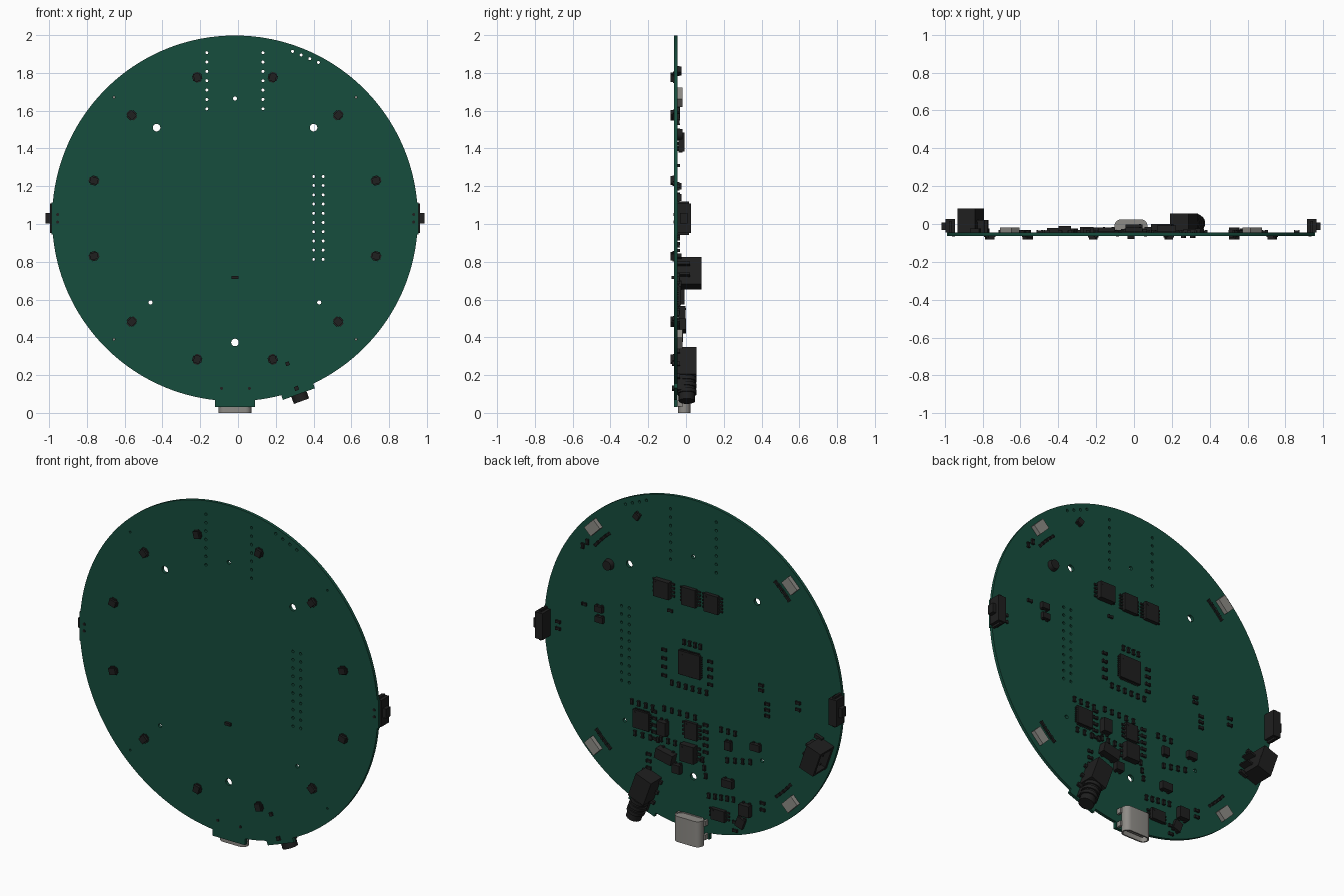
import bpy, bmesh, math
from mathutils import Matrix, Vector

if "Cube" in bpy.data.objects:
    bpy.data.objects.remove(bpy.data.objects["Cube"])

CX, CZ, R = -0.016, 1.03, 0.968          # board centre and radius
BACK, FRONT = -0.045, -0.063             # board faces


def material(name, rgb):
    m = bpy.data.materials.new(name)
    m.diffuse_color = (*rgb, 1)
    m.use_nodes = True
    m.node_tree.nodes["Principled BSDF"].inputs["Base Color"].default_value = m.diffuse_color
    return m


GREEN = material("board_green", (0.008, 0.075, 0.047))
DARK = material("dark_plastic", (0.014, 0.014, 0.014))
METAL = material("pale_metal", (0.27, 0.26, 0.24))


def frame(x, z, deg=0, front=False):
    """Local x,y lie on the board, local z points away from it."""
    a = math.radians(deg)
    c, s = math.cos(a), math.sin(a)
    h, y = (-1, FRONT) if front else (1, BACK)
    return Matrix(((c, -s, 0, x), (0, 0, h, y), (s, c, 0, z), (0, 0, 0, 1)))


def polar(deg, r, front=False):
    """Frame at a polar position, local y pointing radially outward."""
    a = math.radians(deg)
    return frame(CX + r * math.cos(a), CZ + r * math.sin(a), deg - 90, front)


def box(bm, m, w, l, h, at=(0, 0, 0)):
    t = Matrix.Translation(Vector(at) + Vector((0, 0, h / 2)))
    bmesh.ops.create_cube(bm, size=1, matrix=m @ t @ Matrix.Diagonal((w, l, h, 1)))


def cyl(bm, m, r, d, at=(0, 0, 0), radial=False, r2=None):
    t = Matrix.Translation(at)
    if radial:
        t = t @ Matrix.Rotation(-math.pi / 2, 4, 'X')
    t = t @ Matrix.Translation((0, 0, d / 2))
    bmesh.ops.create_cone(bm, cap_ends=True, segments=24, radius1=r,
                          radius2=r2 or r, depth=d, matrix=m @ t)


def finish(name, bm, mat):
    bmesh.ops.recalc_face_normals(bm, faces=bm.faces)
    me = bpy.data.meshes.new(name)
    bm.to_mesh(me)
    bm.free()
    ob = bpy.data.objects.new(name, me)
    bpy.context.collection.objects.link(ob)
    me.materials.append(mat)
    smooth(ob)
    return ob


def smooth(ob):
    bpy.ops.object.select_all(action='DESELECT')
    ob.select_set(True)
    bpy.context.view_layer.objects.active = ob
    bpy.ops.object.shade_smooth_by_angle()


def plate(name, loops, depth, mat, matrix):
    """Filled flat outline with holes, extruded."""
    cu = bpy.data.curves.new(name, 'CURVE')
    cu.dimensions, cu.fill_mode, cu.extrude = '2D', 'BOTH', depth / 2
    for loop in loops:
        sp = cu.splines.new('POLY')
        sp.points.add(len(loop) - 1)
        for p, (x, y) in zip(sp.points, loop):
            p.co = (x, y, 0, 1)
        sp.use_cyclic_u = True
    ob = bpy.data.objects.new(name, cu)
    bpy.context.collection.objects.link(ob)
    ob.matrix_world = matrix
    cu.materials.append(mat)
    smooth_sel = bpy.ops.object
    smooth_sel.select_all(action='DESELECT')
    ob.select_set(True)
    bpy.context.view_layer.objects.active = ob
    bpy.ops.object.convert(target='MESH')
    smooth(bpy.context.view_layer.objects.active)


def circle(x, z, r, n=16):
    return [(x + r * math.cos(i * math.tau / n), z + r * math.sin(i * math.tau / n)) for i in range(n)]


# Board outline: circle with four flat tabs (angle, half width, distance)
TABS = [(180, .085, .972), (270, .105, 1.0), (290, .09, .99), (360, .085, .972)]
pts = []
for d in range(30, 390, 2):
    if all(abs(math.sin(math.radians(d - t))) * R > hw or abs(d - t) > 90 for t, hw, _ in TABS):
        pts.append((d, R))
for t, hw, dist in TABS:
    for sgn in (-1, 1):
        for u in (math.sqrt(R * R - hw * hw), dist):
            pts.append((t + sgn * math.degrees(math.atan2(hw, u)), math.hypot(hw, u)))
pts.sort()
outline = [(CX + r * math.cos(math.radians(a)), CZ + r * math.sin(math.radians(a))) for a, r in pts]

# Board holes
loops = [outline]
loops += [circle(x, z, .02, 24) for x, z in ((-.431, 1.51), (.40, 1.51), (-.016, .373))]
loops += [circle(x, z, .011) for x, z in ((-.016, 1.664), (-.463, .585), (.43, .585))]
loops += [circle(x, 1.907 - i * .0495, .008, 12) for x in (-.165, .132) for i in range(7)]
loops += [circle(x, 1.252 - i * .0488, .008, 12) for x in (.401, .451) for i in range(10)]
loops += [circle(.289 + i * .0455, 1.914 - i * .0195, .008, 12) for i in range(4)]
loops += [circle(CX + sx * .641, CZ + sz * .641, .006, 10) for sx in (-1, 1) for sz in (-1, 1)]
plate("circuit_board", loops, BACK - FRONT, GREEN,
      Matrix.Translation((0, (BACK + FRONT) / 2, 0)) @ Matrix.Rotation(math.pi / 2, 4, 'X'))

# Front ring of twelve lights
bm = bmesh.new()
for i in range(12):
    m = polar(15 + 30 * i, .773, True)
    box(bm, m, .036, .042, .02)
    box(bm, m, .05, .028, .008)
    box(bm, m, .026, .054, .006)
finish("front_lights", bm, DARK)

# Front sensor and solder points
bm = bmesh.new()
box(bm, frame(-.016, .717, 0, True), .035, .016, .015)
box(bm, frame(.262, .26, 20, True), .02, .02, .01)
box(bm, frame(.31, .13, 20, True), .022, .022, .01)
for x, z in ((-.087, .13), (.06, .13), (-.955, 1.05), (-.955, 1.01), (.93, 1.05), (.93, 1.01)):
    cyl(bm, frame(x, z, 0, True), .008, .004)
finish("front_solder_points", bm, DARK)

# Four diagonal microphones on the back
bm = bmesh.new()
for d in (45, 135, 225, 315):
    box(bm, polar(d, .907), .086, .06, .026)
finish("microphones", bm, METAL)

# Side buttons
for name, d in (("right_button", 0), ("left_button", 180)):
    bm = bmesh.new()
    m = polar(d, .955)
    box(bm, m, .155, .05, .072)
    box(bm, m, .055, .025, .04, (0, .035, .012))
    for s in (-1, 1):
        box(bm, m, .012, .014, .06, (s * .083, 0, 0))
    finish(name, bm, DARK)

# Chips: centre, body size, height, leads per side, four-sided
bm = bmesh.new()
CHIPS = [(.172, 1.435, .10, .10, .036, 4, 0), (.0, 1.43, .09, .105, .026, 5, 0), (-.145, 1.43, .09, .105, .026, 5, 0),
         (.0, 1.03, .14, .14, .018, 10, 1), (.315, .62, .105, .105, .018, 8, 1),
         (-.01, .645, .08, .10, .02, 4, 0), (0, .515, .09, .10, .042, 3, 0), (-.19, .20, .09, .065, .026, 3, 0)]
for x, z, w, l, h, n, four in CHIPS:
    m = frame(x, z)
    box(bm, m, w, l, h - .004, (0, 0, .004))
    cyl(bm, m, .006, .002, (w * .35, l * .35, h))
    for i in range(n):
        o = (i + .5) / n - .5
        box(bm, m, w + (.012 if four else .04), l / n * .45, .009, (0, o * l * .92, 0))
        if four:
            box(bm, m, w / n * .45, l + .012, .009, (o * w * .92, 0, 0))
finish("chips", bm, DARK)

# Medium parts: coils, regulators, transistors
bm = bmesh.new()
for x, z, w, l, h, rot in [(.17, .615, .055, .08, .036, 0), (.15, .46, .11, .06, .045, 12), (.08, .40, .05, .05, .03, 0),
                           (-.25, .40, .07, .045, .028, 0), (-.365, .275, .066, .066, .034, 0),
                           (-.33, .19, .05, .06, .02, 20), (.59, 1.20, .05, .035, .022, 0), (.585, 1.14, .05, .035, .022, 0),
                           (.345, 1.81, .035, .035, .02, 30), (-.43, .66, .06, .04, .025, 0), (-.25, .62, .04, .05, .02, 0)]:
    m = frame(x, z, rot)
    box(bm, m, w, l, h)
    for s in (-1, 1):
        box(bm, m, .012, l * 1.25, .01, (s * w * .3, 0, 0))
cyl(bm, frame(.53, 1.475), .032, .026, r2=.027)
finish("medium_parts", bm, DARK)

# Small passives in rows: start x, z, step x, z, count
bm = bmesh.new()


def passive(m):
    box(bm, m, .02, .014, .010)
    for s in (-1, 1):
        box(bm, m, .007, .017, .012, (s * .012, 0, 0))


ROWS = [(.04, 1.15, -.035, 0, 4), (.17, 1.07, 0, -.05, 4), (-.13, 1.08, 0, -.045, 4), (.12, .89, -.045, 0, 6),
        (.38, .71, -.045, 0, 4), (.36, .53, -.05, 0, 4), (.235, .69, 0, -.04, 5), (.17, .725, -.05, 0, 5),
        (.19, .54, -.045, 0, 3), (-.10, .70, 0, -.04, 5), (-.08, .49, -.01, -.045, 3), (-.20, .70, -.045, 0, 3),
        (-.24, .53, -.05, .01, 4), (-.12, .29, -.04, .005, 5), (-.29, .13, 0, .05, 2), (-.46, 1.03, 0, -.03, 2),
        (-.50, .93, 0, -.035, 3), (.13, 1.31, 0, .03, 1), (.86, 1.05, 0, -.04, 2), (.70, 1.54, -.03, .03, 2),
        (.27, .43, .0, -.04, 3), (-.47, .30, 0, .04, 2), (.69, 1.20, 0, 0, 1), (-.70, .95, 0, .04, 2)]
for x, z, dx, dz, n in ROWS:
    for i in range(n):
        passive(frame(x + dx * i, z + dz * i, 90 if dx else 0))
for d in (45, 135, 225, 315):
    for i in range(4):
        passive(polar(d - 4 + i * 2.4, .83))
finish("small_passives", bm, DARK)

# Audio jack: block, ribbed barrel, side tabs
bm = bmesh.new()
m = polar(-70, 0)
box(bm, m, .105, .15, .10, (0, .82, 0))
box(bm, m, .085, .10, .05, (0, .93, 0))
cyl(bm, m, .043, .14, (0, .89, .05), True)
for i in range(3):
    cyl(bm, m, .051, .02, (0, .90 + i * .035, .05), True)
    box(bm, m, .135, .02, .014, (0, .77 + i * .07, 0))
cyl(bm, m, .04, .047, (0, .983, .05), True)
finish("audio_jack", bm, DARK)

# Charging port: hollow rounded shell with tongue and back plug


def stadium(w, h):
    r, n = h / 2, 10
    return [(CX + s * (w / 2 - r + r * math.sin(math.pi * i / n)), -.009 + s * r * -math.cos(math.pi * i / n))
            for s in (1, -1) for i in range(n + 1)]


plate("port_shell", [stadium(.174, .066), stadium(.158, .05)], .15, METAL, Matrix.Translation((0, 0, .075)))
plate("port_back", [stadium(.16, .052)], .045, METAL, Matrix.Translation((0, 0, .125)))
bm = bmesh.new()
box(bm, frame(CX, .06), .11, .09, .014, (0, 0, .029))
for s in (-1, 1):
    for z in (.05, .13):
        box(bm, frame(CX + s * .09, z), .014, .03, .03)
finish("port_tongue_and_legs", bm, METAL)

# Battery connector: open-ended shroud with pins
bm = bmesh.new()
m = polar(199, .895)
for s in (-1, 1):
    box(bm, m, .014, .095, .125, (s * .068, 0, 0))
box(bm, m, .15, .095, .018)
box(bm, m, .15, .095, .016, (0, 0, .112))
box(bm, m, .15, .02, .125, (0, -.038, 0))
for s in (-1, 1):
    box(bm, m, .012, .12, .012, (s * .03, -.025, .055))
    box(bm, m, .012, .035, .065, (s * .03, -.068, 0))
    box(bm, m, .02, .05, .02, (s * .075, -.05, 0))
finish("battery_connector", bm, DARK)
